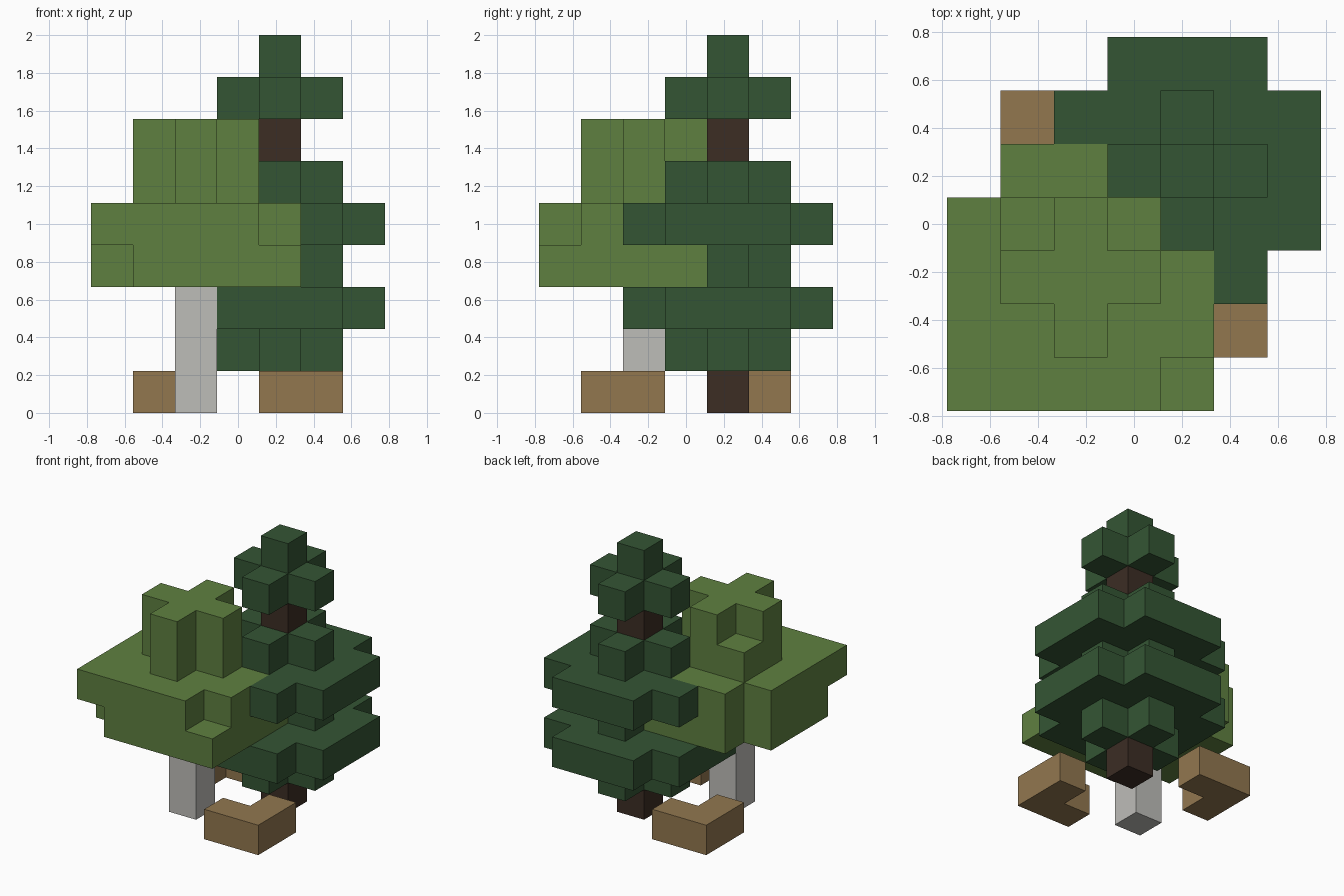
import bpy
import bmesh
from mathutils import Vector

cube = bpy.data.objects.get("Cube")
if cube:
    bpy.data.objects.remove(cube, do_unlink=True)

S = 2 / 9                              # edge of one block
ORIGIN = Vector((-3.5 * S, -3.5 * S, 0))


def material(name, r, g, b):
    color = [(c / 255 / 12.92 if c < 11 else ((c / 255 + 0.055) / 1.055) ** 2.4) for c in (r, g, b)]
    m = bpy.data.materials.new(name)
    m.use_nodes = True
    m.diffuse_color = (*color, 1)
    bsdf = m.node_tree.nodes["Principled BSDF"]
    bsdf.inputs["Base Color"].default_value = (*color, 1)
    bsdf.inputs["Roughness"].default_value = 0.9
    return m


def column(x, y, z0, z1):
    return {(x, y, z) for z in range(z0, z1 + 1)}


def square(x, y, z):
    return {(x + i, y + j, z) for i in range(-2, 3) for j in range(-2, 3)}


def corners(x, y, z):
    return {(x + i, y + j, z) for i in (-2, 2) for j in (-2, 2)}


def cross(x, y, z):
    return {(x + i, y + j, z) for i in (-1, 0, 1) for j in (-1, 0, 1) if i * j == 0}


# Trunks
pine_trunk = column(4, 4, 0, 7)
birch_trunk = column(2, 2, 0, 5)

# Broad leafy crown: two wide layers with uneven corners, then a tall cross
birch_leaves = square(2, 2, 3) | square(2, 2, 4)
birch_leaves -= {(0, 4, 3), (0, 4, 4), (0, 0, 3), (4, 0, 4)}
birch_leaves |= cross(2, 2, 5) | cross(2, 2, 6) | {(1, 3, 5)}

# Conifer crown: alternating small and wide layers, bare gap, then the tip
pine_leaves = {(4, 4, 8)}
for z in (1, 3, 5, 7):
    pine_leaves |= cross(4, 4, z)
for z in (2, 4):
    pine_leaves |= square(4, 4, z) - corners(4, 4, z)

# Corner pieces lying on the ground
front_corner = {(5, 1, 0), (4, 1, 0), (5, 2, 0)}
back_corner = {(1, 5, 0), (2, 5, 0), (1, 4, 0)}

dark_bark = material("dark bark", 60, 45, 36)
pale_bark = material("pale bark", 190, 189, 185)
light_leaf = material("light leaf green", 95, 128, 64)
dark_leaf = material("dark leaf green", 52, 85, 52)
tan = material("tan wood", 146, 119, 79)

# Earlier parts take precedence where blocks overlap
parts = [
    ("conifer_trunk", pine_trunk, dark_bark),
    ("broadleaf_trunk", birch_trunk, pale_bark),
    ("broadleaf_crown", birch_leaves, light_leaf),
    ("conifer_crown", pine_leaves, dark_leaf),
    ("front_ground_corner", front_corner, tan),
    ("back_ground_corner", back_corner, tan),
]
occupied = set().union(*(cells for _, cells, _ in parts))


def add_face(bm, cell, axis, side):
    """One outward block face on the given axis and side."""
    u, v = (axis + 1) % 3, (axis + 2) % 3
    loop = [(0, 0), (1, 0), (1, 1), (0, 1)]
    if side < 0:
        loop.reverse()
    verts = []
    for a, b in loop:
        p = Vector(cell)
        p[axis] += side > 0
        p[u] += a
        p[v] += b
        verts.append(bm.verts.new(p * S + ORIGIN))
    bm.faces.new(verts)


def build(name, cells, mat):
    bm = bmesh.new()
    for cell in sorted(cells):
        for axis in range(3):
            for side in (-1, 1):
                near = list(cell)
                near[axis] += side
                if tuple(near) not in occupied:
                    add_face(bm, cell, axis, side)
    # Weld blocks and merge flat neighbours
    bmesh.ops.remove_doubles(bm, verts=bm.verts[:], dist=0.001)
    bmesh.ops.dissolve_limit(bm, angle_limit=0.01, verts=bm.verts[:], edges=bm.edges[:])
    mesh = bpy.data.meshes.new(name)
    bm.to_mesh(mesh)
    bm.free()
    mesh.materials.append(mat)
    bpy.context.collection.objects.link(bpy.data.objects.new(name, mesh))


used = set()
for name, cells, mat in parts:
    build(name, cells - used, mat)
    used |= cells
